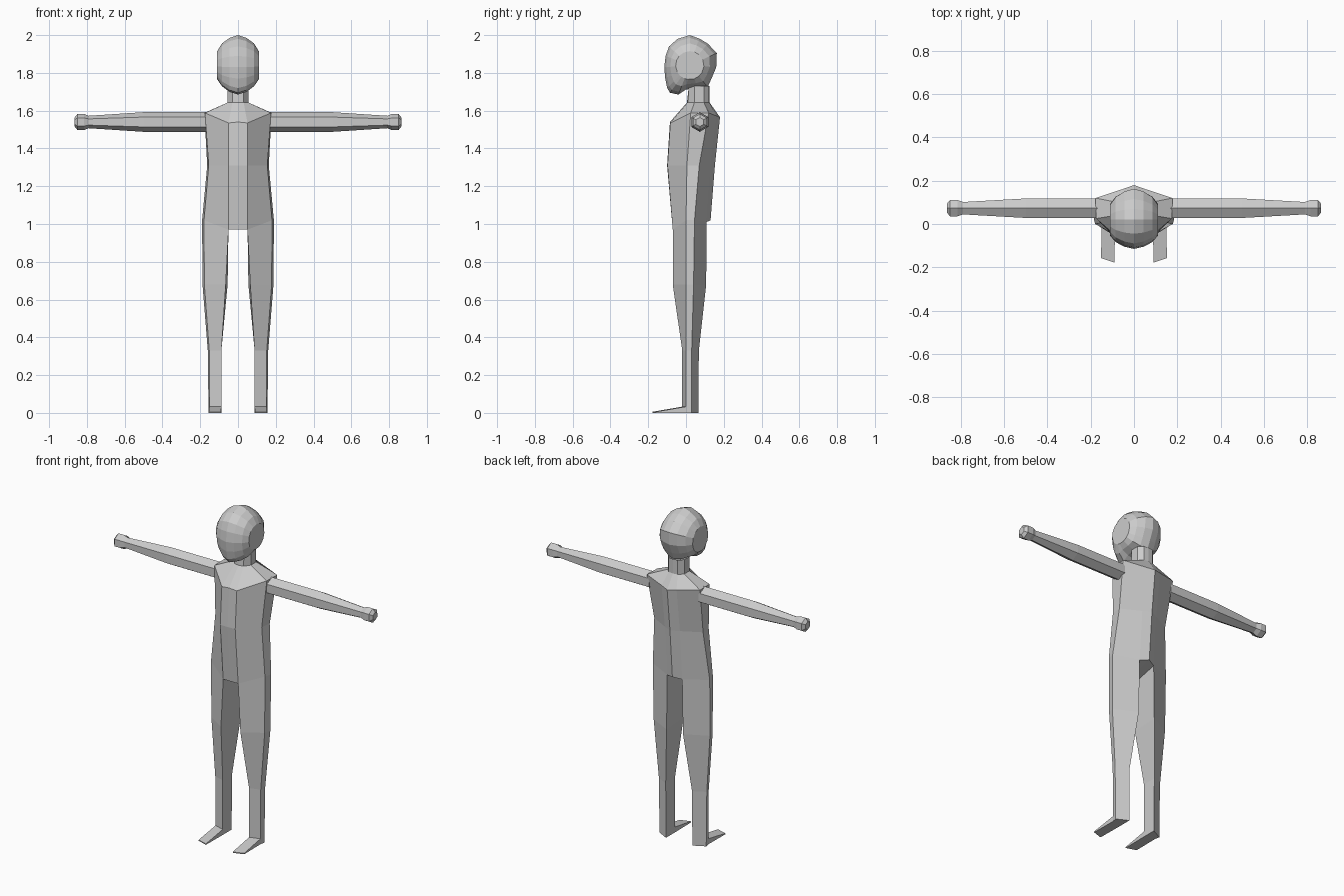
import bpy, bmesh, math

if "Cube" in bpy.data.objects:
    bpy.data.objects.remove(bpy.data.objects["Cube"])


def build(name, lofts, sides=(1, -1)):
    """Make one mesh from lofts of (rings, closed, cap_first, cap_last), repeated per side."""
    bm = bmesh.new()
    for s in sides:
        for rings, closed, cap_a, cap_b in lofts:
            vs = [[bm.verts.new((s * x, y, z)) for x, y, z in r] for r in rings]
            n = len(rings[0])
            for a, b in zip(vs, vs[1:]):
                for i in range(n if closed else n - 1):
                    j = (i + 1) % n
                    bm.faces.new((a[i], a[j], b[j], b[i]))
            if cap_a:
                bm.faces.new(vs[0])
            if cap_b:
                bm.faces.new(vs[-1])
    bmesh.ops.remove_doubles(bm, verts=bm.verts, dist=0.0005)
    bmesh.ops.recalc_face_normals(bm, faces=bm.faces)
    me = bpy.data.meshes.new(name)
    bm.to_mesh(me)
    bm.free()
    ob = bpy.data.objects.new(name, me)
    bpy.context.collection.objects.link(ob)
    return ob


# Torso and neck: half rings from front centre round to back centre
hip = [(0, -.07, .97), (.05, -.07, .97), (.18, 0, 1.02),
       (.19, .045, 1.02), (.05, .108, 1.01), (0, .13, 1.02)]
waist = [(0, -.10, 1.31), (.05, -.098, 1.31), (.155, .005, 1.31),
         (.163, .07, 1.31), (.05, .13, 1.31), (0, .153, 1.31)]
chest = [(0, -.085, 1.54), (.05, -.083, 1.535), (.175, .025, 1.588),
         (.178, .12, 1.588), (.05, .162, 1.572), (0, .18, 1.565)]
neck = [(0, .005, 1.643), (.03, .01, 1.643), (.055, .045, 1.643),
        (.055, .095, 1.643), (.03, .122, 1.643), (0, .125, 1.643)]
neck_top = [(x, max(y, .015), 1.73) for x, y, z in neck]
crotch = [[hip[0], hip[1]], [hip[5], hip[4]]]
build("torso", [([hip, waist, chest, neck, neck_top], False, False, False),
                (crotch, False, False, False)])

# Legs: inner front, outer front, outer side, inner back
leg = [
    [hip[1], hip[2], hip[3], hip[4]],
    [(.065, -.07, .68), (.178, 0, .68), (.188, .04, .68), (.055, .107, .68)],
    [(.088, -.02, .33), (.152, 0, .33), (.16, .03, .33), (.088, .068, .33)],
    [(.088, -.02, 0), (.15, 0, 0), (.156, .03, 0), (.088, .065, 0)],
]
# Feet: flat wedges running forward from the ankle
foot = [
    [(.088, -.02, .033), (.15, 0, .033), (.15, 0, 0), (.088, -.02, 0)],
    [(.09, -.178, .006), (.152, -.158, .006), (.152, -.158, 0), (.09, -.178, 0)],
]
for label, s in (("left", 1), ("right", -1)):
    build(label + "_leg", [(leg, True, False, True)], (s,))
    build(label + "_foot", [(foot, True, True, True)], (s,))

# Arms: six-sided tapered tubes ending in a small fist
arm = []
for x, r in ((.165, .052), (.5, .052), (.79, .033), (.815, .043), (.85, .043), (.865, .024)):
    arm.append([(x, .073 + r * math.sin(i * math.pi / 3), 1.54 + r * math.cos(i * math.pi / 3))
                for i in range(6)])
for label, s in (("left", 1), ("right", -1)):
    build(label + "_arm", [(arm, True, True, True)], (s,))

# Head: side profile shrinking to a flat round disc on each side
profile = [(.02, 2.0), (-.045, 1.98), (-.09, 1.94), (-.108, 1.89), (-.115, 1.83),
           (-.11, 1.77), (-.1, 1.72), (-.085, 1.695), (-.04, 1.685), (0, 1.712),
           (.06, 1.72), (.115, 1.725), (.135, 1.77), (.16, 1.83), (.163, 1.905),
           (.115, 1.955), (.07, 1.982)]
cy, cz, cr = .02, 1.84, .075
head = []
for x, w in ((0, 1), (.045, .83), (.085, .48), (.11, 0)):
    ring = []
    for y, z in profile:
        a = math.atan2(z - cz, y - cy)
        ey, ez = cy + cr * math.cos(a), cz + cr * math.sin(a)
        ring.append((x, ey + (y - ey) * w, ez + (z - ez) * w))
    head.append(ring)
build("head", [(head, True, False, True)])
